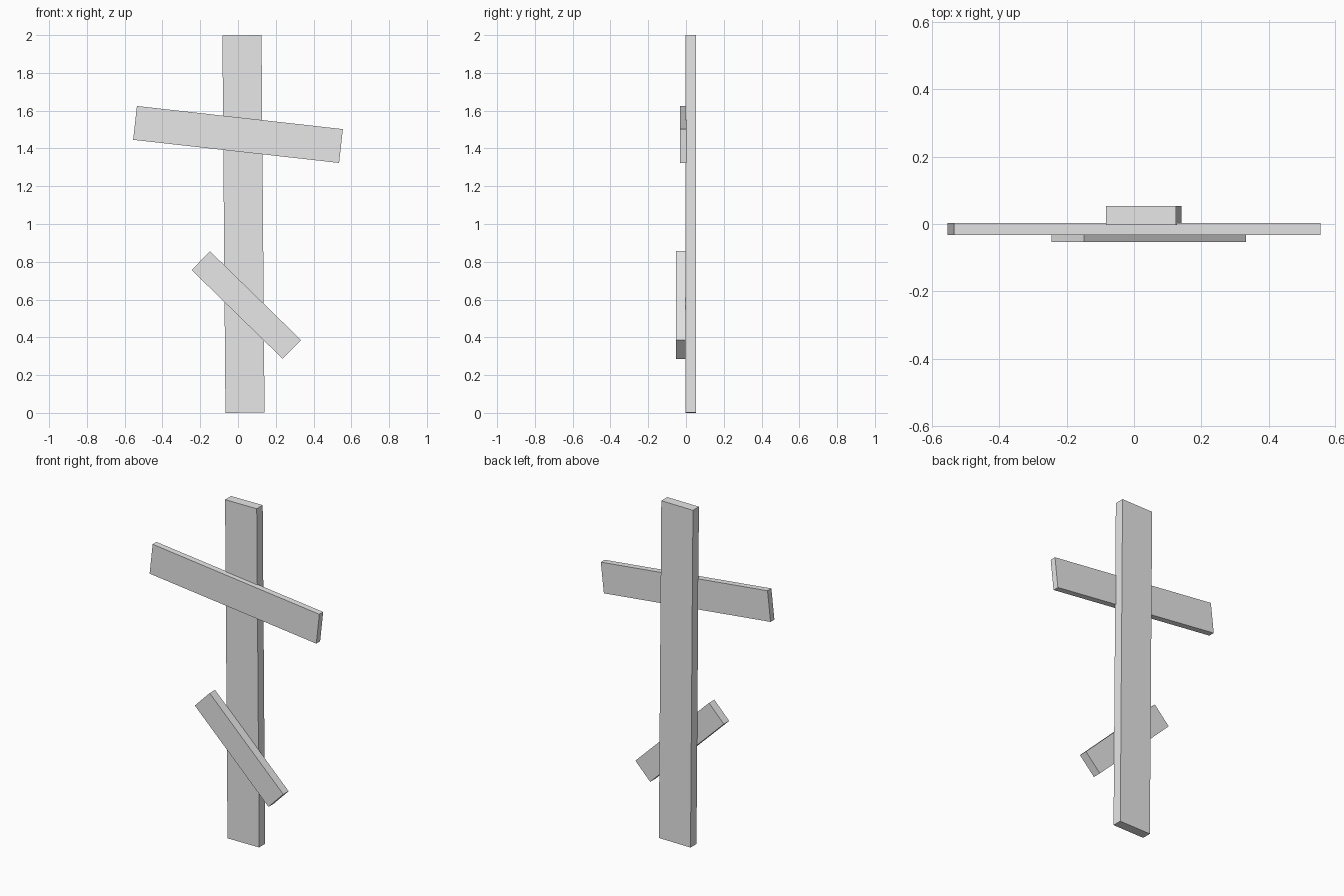
import bpy
import math

cube = bpy.data.objects.get("Cube")
if cube:
    bpy.data.objects.remove(cube, do_unlink=True)

# Single plain grey
GREY = (0.8, 0.8, 0.8, 1.0)
mat = bpy.data.materials.new("plain_grey")
mat.use_nodes = True
mat.diffuse_color = GREY
mat.node_tree.nodes["Principled BSDF"].inputs["Base Color"].default_value = GREY


def plank(name, center, size, tilt):
    """Flat board, tilted in the front plane by the given degrees."""
    bpy.ops.mesh.primitive_cube_add(size=1, location=center)
    ob = bpy.context.object
    ob.name = name
    ob.scale = size
    bpy.ops.object.transform_apply(location=False, rotation=False, scale=True)
    ob.rotation_euler.y = math.radians(tilt)
    ob.data.materials.append(mat)
    return ob


# Upright post, leaning very slightly
plank("upright_post", (0.029, 0.025, 1.0), (0.207, 0.056, 1.998), -0.46)
# Long upper crossbar
plank("upper_crossbar", (0.0, -0.015, 1.474), (1.097, 0.036, 0.18), 6.4)
# Short slanted lower bar
plank("lower_crossbar", (0.044, -0.028, 0.571), (0.673, 0.05, 0.139), 44.3)
